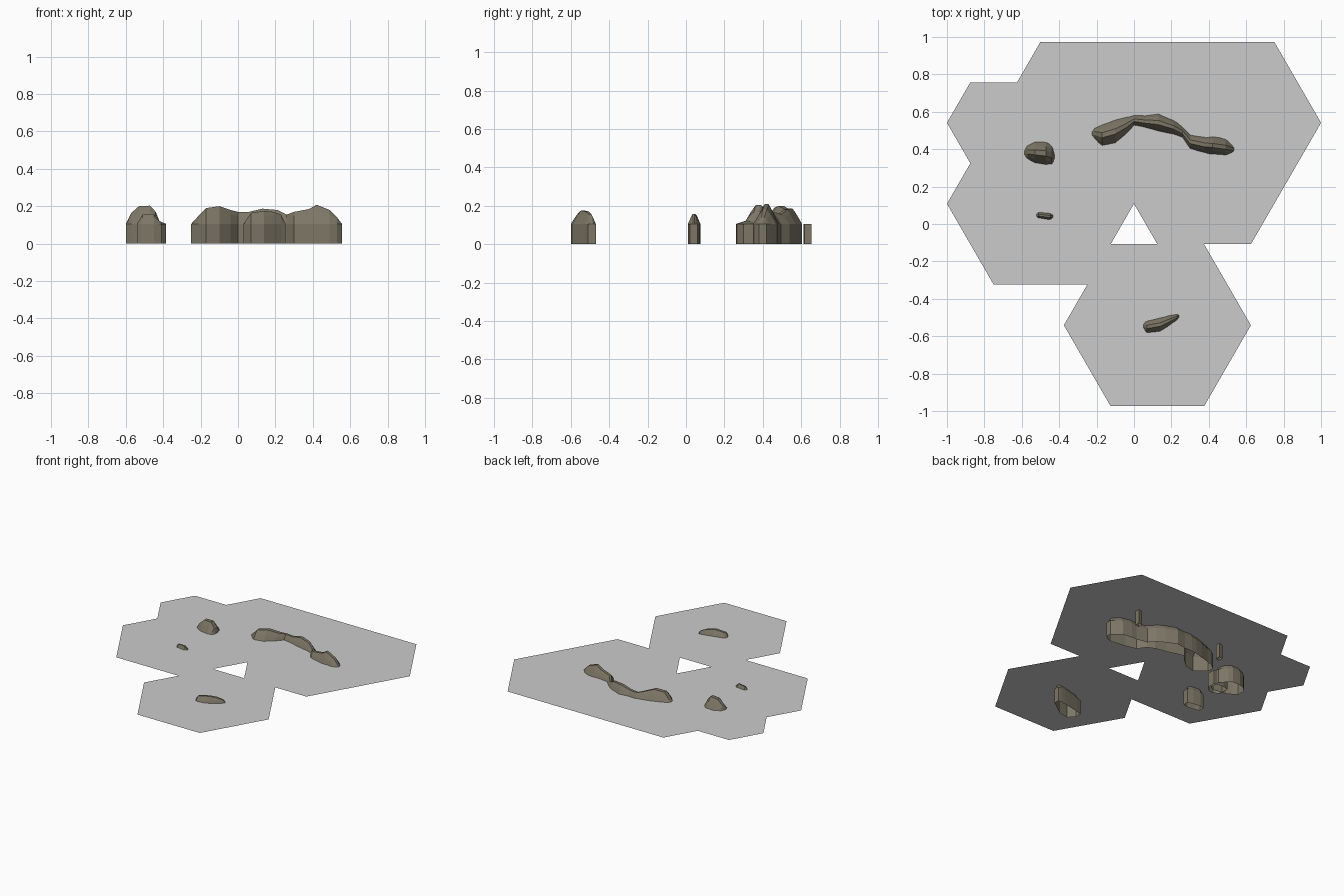
import bpy, bmesh

SHOULDER = 0.105   # top of the vertical rock walls
PLATE_Z = 0.135

stone = bpy.data.materials.new("stone")
stone.diffuse_color = (0.2, 0.18, 0.13, 1)


def finish(name, bm, mat=None):
    mesh = bpy.data.meshes.new(name)
    bm.to_mesh(mesh)
    bm.free()
    obj = bpy.data.objects.new(name, mesh)
    bpy.context.collection.objects.link(obj)
    if mat:
        mesh.materials.append(mat)
    return obj


def rock(name, stations):
    """Loft (x, y_low, y_high, height) slices: upright walls, then a tapered crest."""
    bm = bmesh.new()
    rings = []
    for x, lo, hi, h in stations:
        w, rise = hi - lo, h - SHOULDER
        half = [(0, 0), (0, SHOULDER), (0.26, SHOULDER + 0.68 * rise), (0.41, h)]
        ring = [(x, lo + f * w, z) for f, z in half]
        ring += [(x, hi - f * w, z) for f, z in reversed(half)]
        rings.append([bm.verts.new(p) for p in ring])
    for a, b in zip(rings, rings[1:]):
        for i in range(7):
            bm.faces.new((a[i], b[i], b[i + 1], a[i + 1]))
    for r in (rings[0], rings[-1]):
        bm.faces.new(r)
    bmesh.ops.remove_doubles(bm, verts=bm.verts, dist=0.0002)
    bmesh.ops.recalc_face_normals(bm, faces=bm.faces)
    return finish(name, bm, stone)


# Flat ground plate on a hexagonal lattice, with a triangular hole
outline = [(8, 5), (6, 9), (-4, 9), (-5, 7), (-7, 7), (-8, 5), (-7, 3), (-8, 1),
           (-6, -3), (-2, -3), (-3, -5), (-1, -9), (3, -9), (5, -5), (3, -1), (5, -1)]
hole = [(0, 1), (-1, -1), (1, -1)]
bm = bmesh.new()
edges = []
for loop in (outline, hole):
    vs = [bm.verts.new((i * 0.125, k * 0.10825, PLATE_Z)) for i, k in loop]
    edges += [bm.edges.new((vs[i - 1], vs[i])) for i in range(len(vs))]
bmesh.ops.triangle_fill(bm, edges=edges, use_beauty=True, normal=(0, 0, 1))
bmesh.ops.dissolve_limit(bm, angle_limit=0.01, verts=bm.verts, edges=bm.edges)
for f in bm.faces:
    f.normal_update()
    if f.normal.z < 0:
        f.normal_flip()
finish("ground_plate", bm)

# Long curving ridge
rock("rock_ridge", [
    (-0.25, 0.46, 0.51, 0.106), (-0.21, 0.43, 0.54, 0.15), (-0.17, 0.40, 0.55, 0.19),
    (-0.10, 0.415, 0.575, 0.20), (-0.04, 0.465, 0.59, 0.18), (0.00, 0.515, 0.595, 0.17),
    (0.06, 0.50, 0.595, 0.17), (0.13, 0.48, 0.605, 0.187), (0.21, 0.465, 0.57, 0.18),
    (0.26, 0.44, 0.54, 0.155), (0.30, 0.385, 0.495, 0.17), (0.38, 0.365, 0.48, 0.185),
    (0.42, 0.36, 0.48, 0.208), (0.49, 0.35, 0.47, 0.18), (0.53, 0.36, 0.44, 0.14),
    (0.555, 0.38, 0.42, 0.106)])

# Separate boulders
rock("rock_boulder", [
    (-0.60, 0.35, 0.41, 0.106), (-0.57, 0.33, 0.44, 0.165), (-0.53, 0.31, 0.455, 0.2),
    (-0.47, 0.30, 0.455, 0.203), (-0.44, 0.295, 0.44, 0.17), (-0.42, 0.30, 0.41, 0.12),
    (-0.40, 0.31, 0.39, 0.106)])
rock("boulder_ledge", [
    (-0.50, 0.29, 0.36, 0.106), (-0.46, 0.26, 0.37, 0.12),
    (-0.42, 0.265, 0.37, 0.12), (-0.385, 0.30, 0.36, 0.106)])
rock("rock_small", [
    (-0.54, 0.03, 0.07, 0.106), (-0.51, 0.02, 0.075, 0.155),
    (-0.45, 0.01, 0.07, 0.158), (-0.41, 0.02, 0.06, 0.106)])
rock("rock_front", [
    (0.03, -0.56, -0.51, 0.106), (0.07, -0.60, -0.50, 0.165), (0.14, -0.59, -0.485, 0.175),
    (0.19, -0.555, -0.475, 0.17), (0.23, -0.525, -0.47, 0.155), (0.255, -0.51, -0.47, 0.106)])

# Low stubs hidden beneath the plate
for n, (x, y) in enumerate([(0.49, 0.632), (-0.20, 0.632)]):
    rock(f"rock_stub_{n + 1}", [(x - 0.015, y - 0.02, y + 0.015, 0.105),
                                (x + 0.015, y - 0.015, y + 0.022, 0.105)])
